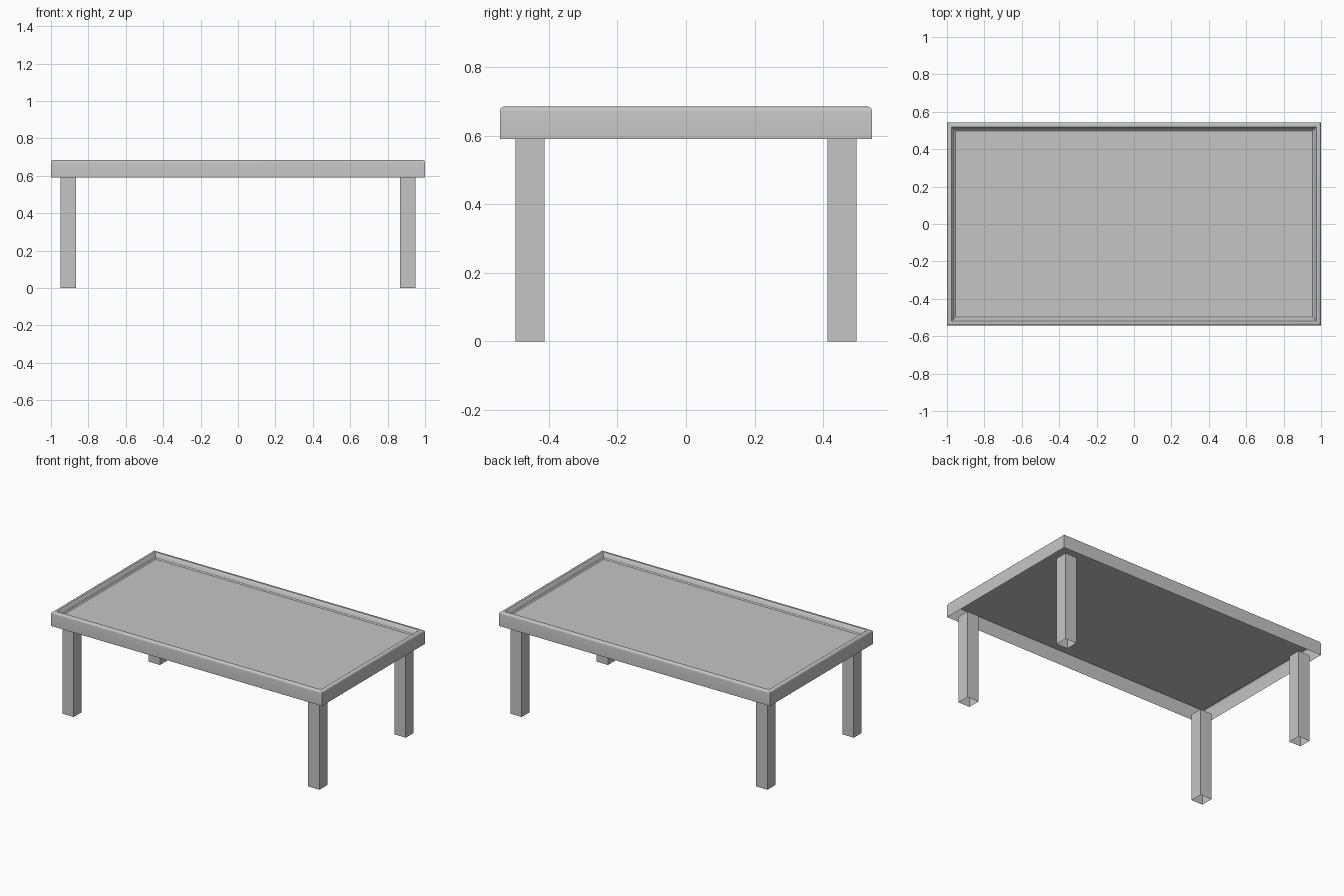
import bpy
import bmesh
import math

cube = bpy.data.objects.get("Cube")
if cube:
    bpy.data.objects.remove(cube, do_unlink=True)

# One plain grey for the whole table
GREY = (0.56, 0.56, 0.56, 1.0)
grey = bpy.data.materials.new("plain_grey")
grey.use_nodes = True
grey.diffuse_color = GREY
grey.node_tree.nodes["Principled BSDF"].inputs["Base Color"].default_value = GREY


def loft(name, center, half, profile, cap_end=False):
    """Join rectangular rings given as (inset, height), open at the start."""
    bm = bmesh.new()
    rings = []
    for inset, z in profile:
        x, y = half[0] - inset, half[1] - inset
        rings.append([bm.verts.new((sx * x, sy * y, z))
                      for sx, sy in ((-1, -1), (1, -1), (1, 1), (-1, 1))])
    for low, high in zip(rings, rings[1:]):
        for i in range(4):
            j = (i + 1) % 4
            bm.faces.new((low[i], low[j], high[j], high[i]))
    if cap_end:
        bm.faces.new(rings[-1])
    mesh = bpy.data.meshes.new(name)
    bm.to_mesh(mesh)
    bm.free()
    mesh.materials.append(grey)
    obj = bpy.data.objects.new(name, mesh)
    obj.location = (center[0], center[1], 0)
    bpy.context.collection.objects.link(obj)
    return obj


# Table top: open-bottomed skirt, rounded rim, sloped lip and sunken panel
UNDER, TOP, PANEL, RADIUS = 0.59, 0.685, 0.65, 0.014
profile = [(0, UNDER)]
for step in range(5):
    a = math.radians(90 * step / 4)
    profile.append((RADIUS * (1 - math.cos(a)), TOP - RADIUS * (1 - math.sin(a))))
profile += [(0.024, TOP), (0.03, TOP - 0.006), (0.037, PANEL + 0.006), (0.045, PANEL)]
table_top = loft("table_top", (0, 0), (1.0, 0.543), profile, cap_end=True)

bpy.ops.object.select_all(action="DESELECT")
table_top.select_set(True)
bpy.context.view_layer.objects.active = table_top
bpy.ops.object.shade_smooth_by_angle(angle=math.radians(30))

# Four hollow square legs, open at the foot
for side, sx in (("right", -1), ("left", 1)):
    for end, sy in (("front", -1), ("back", 1)):
        loft(f"{end}_{side}_leg", (sx * 0.908, sy * 0.455), (0.042, 0.042),
             [(0, 0), (0, UNDER)], cap_end=True)
